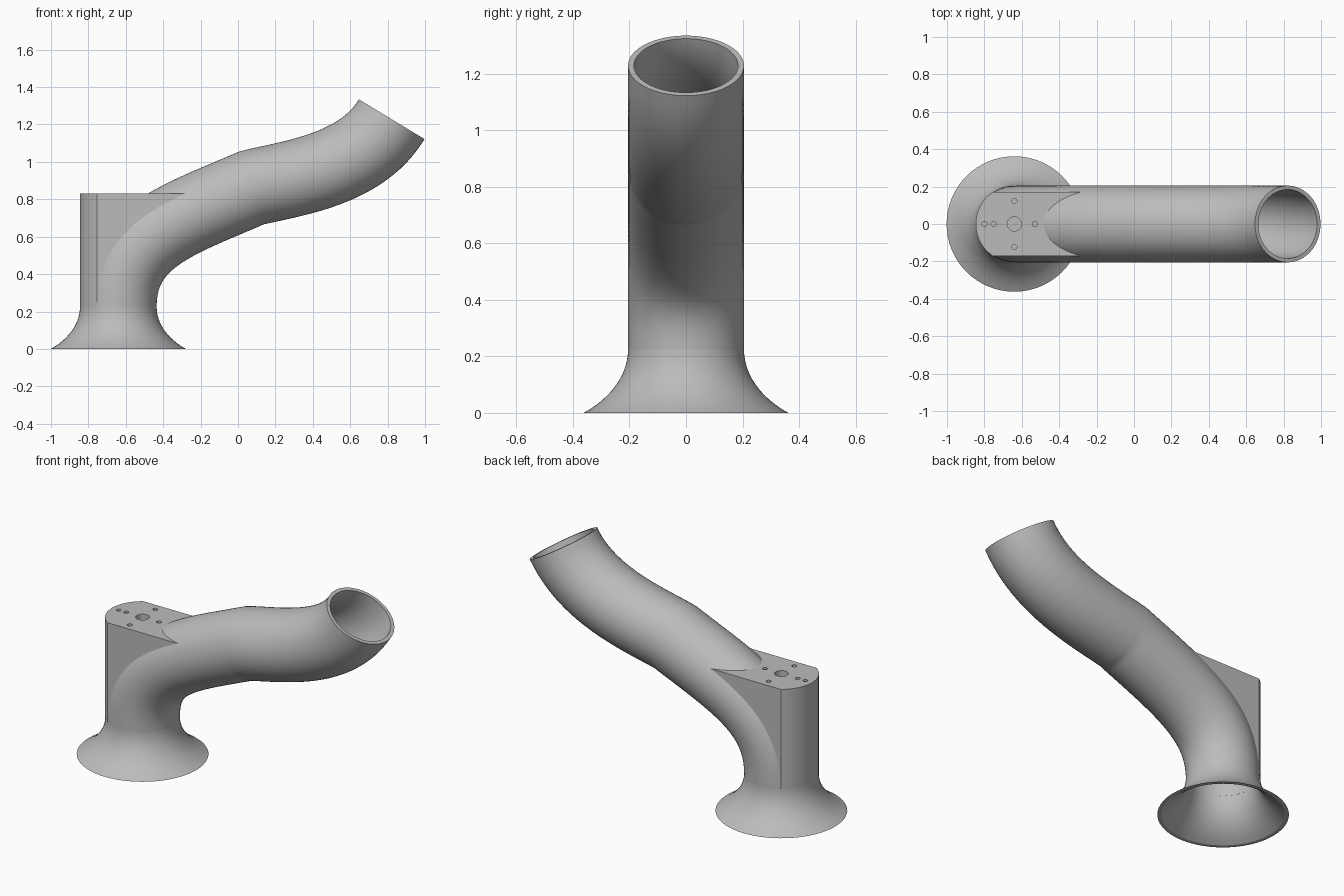
import bpy, bmesh, math
from mathutils import Vector

cube = bpy.data.objects.get("Cube")
if cube:
    bpy.data.objects.remove(cube, do_unlink=True)

R, BORE, AXIS_X, NECK_Z, TOP_Z = 0.205, 0.184, -0.64, 0.225, 0.83

grey = bpy.data.materials.new("plain grey")
grey.use_nodes = True
grey.diffuse_color = (0.5, 0.5, 0.5, 1)
grey.node_tree.nodes["Principled BSDF"].inputs["Base Color"].default_value = (0.5, 0.5, 0.5, 1)


def loft(name, rings, closed=False):
    """Skin equal-length rings of points; cap the ends unless closed."""
    bm = bmesh.new()
    rows = [[bm.verts.new(p) for p in ring] for ring in rings]
    pairs = list(zip(rows, rows[1:]))
    if closed:
        pairs.append((rows[-1], rows[0]))
    else:
        bm.faces.new(rows[0])
        bm.faces.new(rows[-1])
    for a, b in pairs:
        for i in range(len(a)):
            j = (i + 1) % len(a)
            bm.faces.new((a[i], a[j], b[j], b[i]))
    bmesh.ops.recalc_face_normals(bm, faces=bm.faces)
    mesh = bpy.data.meshes.new(name)
    bm.to_mesh(mesh)
    bm.free()
    mesh.materials.append(grey)
    ob = bpy.data.objects.new(name, mesh)
    bpy.context.collection.objects.link(ob)
    return ob


def bezier(pts, n):
    a, b, c, d = (Vector((x, 0, z)) for x, z in pts)
    return [a * (1 - t) ** 3 + b * 3 * t * (1 - t) ** 2 + c * 3 * t * t * (1 - t) + d * t ** 3
            for t in (i / n for i in range(n + 1))]


def select_only(ob):
    bpy.ops.object.select_all(action='DESELECT')
    ob.select_set(True)
    bpy.context.view_layer.objects.active = ob


def boolean(ob, other, operation):
    mod = ob.modifiers.new(operation, 'BOOLEAN')
    mod.operation, mod.object, mod.solver = operation, other, 'EXACT'
    select_only(ob)
    bpy.ops.object.modifier_apply(modifier=mod.name)
    bpy.data.objects.remove(other, do_unlink=True)


# Centre line: lower elbow, then upturned outlet
JOINT, END = (0.075, 0.862), (0.822, 1.228)
elbow = bezier([(AXIS_X, NECK_Z), (AXIS_X, 0.6), (-0.32, 0.69), JOINT], 28)
outlet = bezier([JOINT, (0.3, 0.915), (0.66, 0.96), END], 24)
path = elbow + outlet[1:]
START_DIR, END_DIR = Vector((0, 0, 1)), Vector((0.518, 0, 0.855))


def sweep(name, radius, extend):
    rings = []
    for i, p in enumerate(path):
        if i == 0:
            d, p = START_DIR, p - START_DIR * extend
        elif i == len(path) - 1:
            d, p = END_DIR, p + END_DIR * extend
        else:
            d = (path[i + 1] - path[i - 1]).normalized()
        side = Vector((-d.z, 0, d.x))
        rings.append([p + radius * (side * math.cos(a) + Vector((0, math.sin(a), 0)))
                      for a in (math.tau * k / 64 for k in range(64))])
    return loft(name, rings)


# Mounting block: rounded back, flat sides, buried in the pipe along the centre line
sections = []
for k in range(13):
    a = math.radians(2 + 54 * k / 12)
    sections.append((AXIS_X - 0.206 * math.cos(a), 0.206 * math.sin(a), NECK_Z + 0.002))
half_width = sections[-1][1]
sections += [(p.x, half_width, p.z) for p in elbow[1:] if p.x < -0.2 and p.z > 0.25]
block = loft("mounting_block", [[(x, -w, z), (x, w, z), (x, w, TOP_Z), (x, -w, TOP_Z)]
                                for x, w, z in sections])

# Hollow bent pipe joined with the block
pipe = sweep("bent_pipe", R, 0)
boolean(pipe, block, 'UNION')
boolean(pipe, sweep("bore_cutter", BORE, 0.02), 'DIFFERENCE')

# Shaft recess and screw holes in the block top
holes = [(AXIS_X, 0, 0.038)] + [(x, y, 0.014) for x, y in
         ((-0.8, 0), (-0.75, 0), (-0.53, 0), (AXIS_X, 0.123), (AXIS_X, -0.123))]
for x, y, r in holes:
    rings = [[(x + r * math.cos(math.tau * k / 24), y + r * math.sin(math.tau * k / 24), z)
              for k in range(24)] for z in (TOP_Z - 0.04, TOP_Z + 0.02)]
    boolean(pipe, loft("hole_cutter", rings), 'DIFFERENCE')

# Flared hollow base
outer, inner = [], []
for k in range(13):
    a = math.radians(52 * k / 12)
    s = math.sin(a) / math.sin(math.radians(52))
    c = (1 - math.cos(a)) / (1 - math.cos(math.radians(52)))
    z = NECK_Z * (1 - s)
    outer.append((R + 0.157 * c, z))
    inner.append((BORE + 0.155 * c, z))
profile = outer + inner[::-1]
base = loft("flared_base", [[(AXIS_X + r * math.cos(a), r * math.sin(a), z) for r, z in profile]
                            for a in (math.tau * k / 64 for k in range(64))], closed=True)

for ob in (pipe, base):
    select_only(ob)
    bpy.ops.object.shade_smooth_by_angle(angle=math.radians(30))
